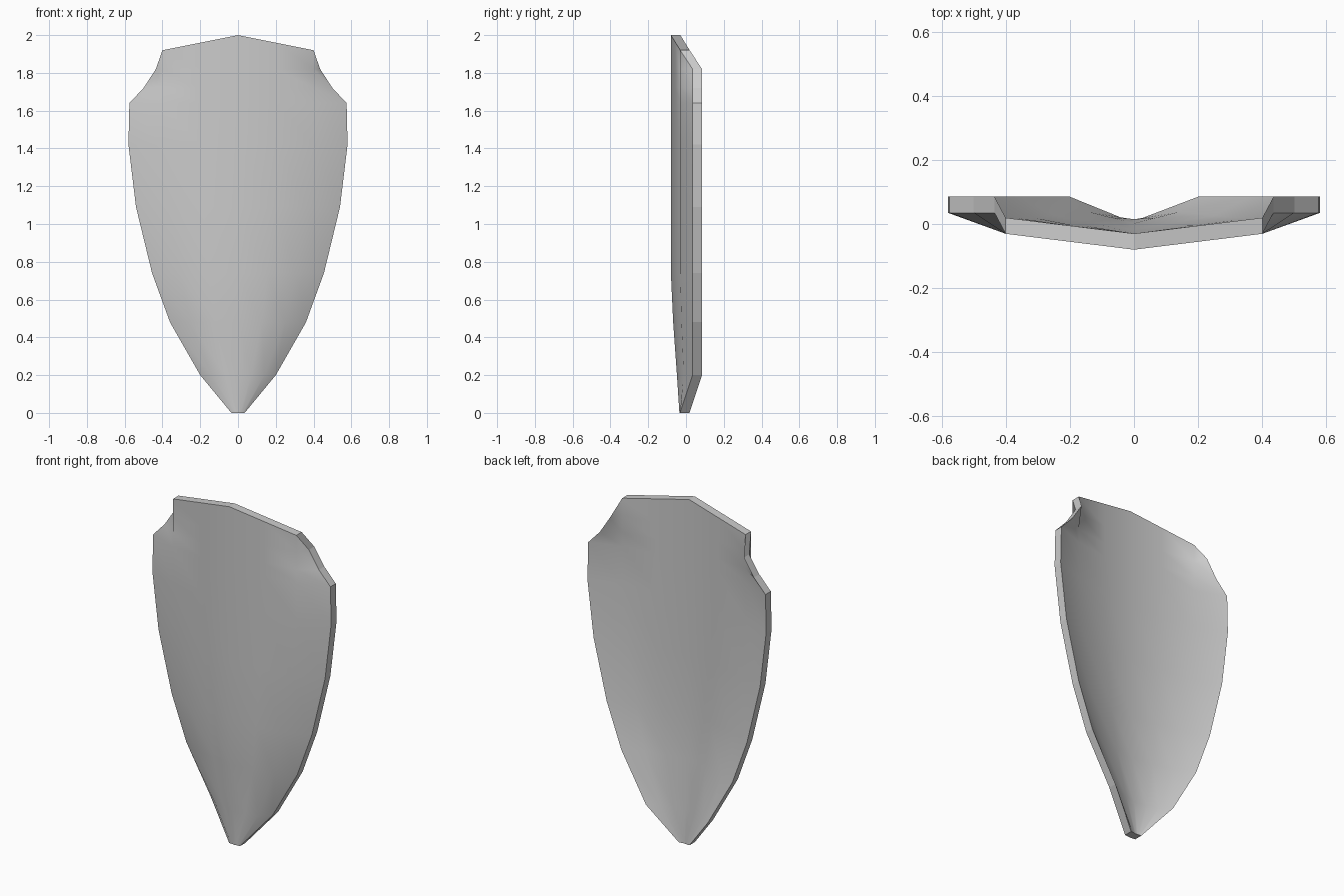
import bpy, bmesh

cube = bpy.data.objects.get("Cube")
if cube:
    bpy.data.objects.remove(cube, do_unlink=True)

THICK = 0.05    # front to back
RIM_Y = 0.035   # front of the swept-back rim

# Rows from top to tip: height, half width, fold position, ridge depth
ROWS = [
    (1.92, 0.40, 0.40, -0.08),
    (1.82, 0.435, 0.40, -0.08),
    (1.72, 0.50, 0.40, -0.08),
    (1.64, 0.575, 0.40, -0.08),
    (1.42, 0.58, 0.40, -0.08),
    (1.09, 0.54, 0.37, -0.08),
    (0.74, 0.455, 0.31, -0.08),
    (0.48, 0.36, 0.25, -0.068),
    (0.20, 0.20, 0.14, -0.048),
    (0.00, 0.035, 0.024, -0.035),
]


def section(i):
    """Points of one row from the right rim to the left rim."""
    z, edge, fold, ridge = ROWS[i]
    fold_y = ridge + 0.43 * (RIM_Y - ridge)
    edge_y = RIM_Y
    top_z = z
    if i == 0:                      # peaked top with forward corners
        edge_y, top_z = fold_y, 2.0
    if i == len(ROWS) - 1:          # blunt tip
        fold_y = edge_y = -0.032
    half = [(edge, edge_y, z), (fold, fold_y, z),
            (fold / 2, (fold_y + ridge) / 2, (z + top_z) / 2)]
    if i == 0:
        half = half[1:]
    return ([(-x, y, h) for x, y, h in half] + [(0, ridge, top_z)]
            + half[::-1])


steel = bpy.data.materials.new("plain_grey")
steel.use_nodes = True
colour = (0.6, 0.6, 0.6, 1)
steel.diffuse_color = colour
steel.node_tree.nodes["Principled BSDF"].inputs["Base Color"].default_value = colour

# Curved front sheet
bm = bmesh.new()
grid = [[bm.verts.new(p) for p in section(i)] for i in range(len(ROWS))]
grid[0] = [grid[0][0]] + grid[0] + [grid[0][-1]]   # rim meets fold at the corners
for upper, lower in zip(grid, grid[1:]):
    for j in range(len(upper) - 1):
        corners = dict.fromkeys((upper[j], lower[j], lower[j + 1], upper[j + 1]))
        bm.faces.new(list(corners)).smooth = True

# Matching back sheet and flat rim
front = list(bm.faces)
border = [(e.verts[0], e.verts[1]) for e in bm.edges if e.is_boundary]
twin = {v: bm.verts.new((v.co.x, v.co.y + THICK, v.co.z)) for v in list(bm.verts)}
for f in front:
    bm.faces.new([twin[v] for v in reversed(f.verts)]).smooth = True
for a, b in border:
    bm.faces.new((a, b, twin[b], twin[a])).smooth = False
bmesh.ops.recalc_face_normals(bm, faces=bm.faces)
for e in bm.edges:
    e.smooth = all(f.smooth for f in e.link_faces)

mesh = bpy.data.meshes.new("shield_plate")
bm.to_mesh(mesh)
bm.free()
mesh.materials.append(steel)
shield = bpy.data.objects.new("shield_plate", mesh)
bpy.context.collection.objects.link(shield)
